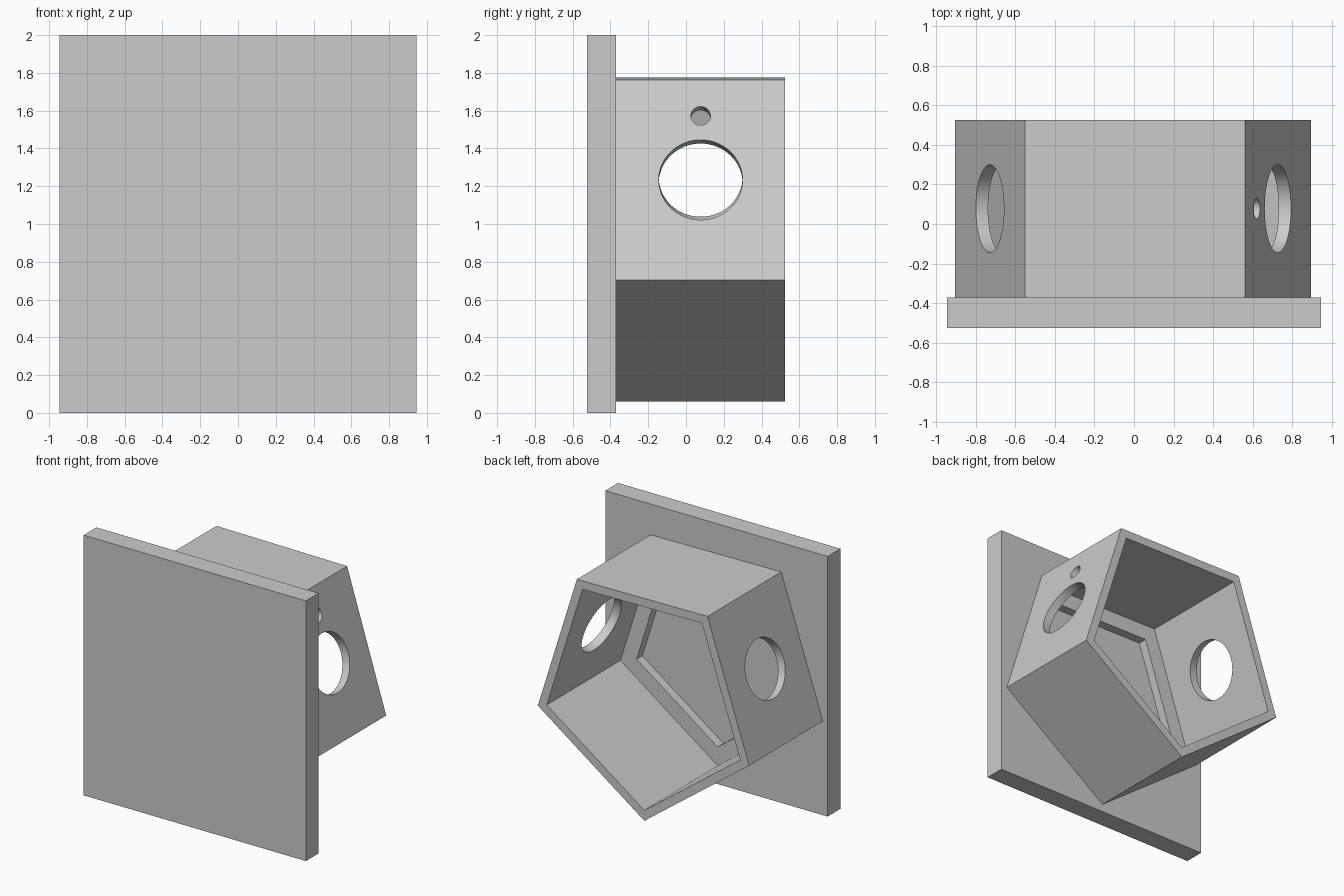
import bpy, bmesh
from math import radians, sin, cos, tau
from mathutils import Matrix

cube = bpy.data.objects.get("Cube")
if cube:
    bpy.data.objects.remove(cube, do_unlink=True)

grey = bpy.data.materials.new("light_grey")
grey.use_nodes = True
COLOR = (0.6, 0.6, 0.6, 1)
grey.diffuse_color = COLOR
grey.node_tree.nodes["Principled BSDF"].inputs["Base Color"].default_value = COLOR

PLATE_FRONT, PLATE_BACK, BACK = -0.525, -0.37, 0.525
RADIUS, WALL = 0.945, 0.065
APOTHEM = RADIUS * cos(tau / 10)
MID_Y = (PLATE_BACK + BACK) / 2
SPIN = Matrix.Rotation(radians(90), 4, 'X')
LEAN = Matrix.Rotation(radians(-0.6), 4, 'Z')


def frame(y):
    """Local x, y map to world x, z, centred on the ring axis at depth y."""
    return Matrix.Translation((-0.003, y, 1.005)) @ SPIN @ LEAN


def finish(name, bm):
    bmesh.ops.recalc_face_normals(bm, faces=bm.faces)
    mesh = bpy.data.meshes.new(name)
    bm.to_mesh(mesh)
    bm.free()
    mesh.materials.append(grey)
    obj = bpy.data.objects.new(name, mesh)
    bpy.context.collection.objects.link(obj)
    return obj


def prism(name, sides, radius, depth, matrix):
    """Regular prism along local z, with one corner pointing to local -y."""
    bm = bmesh.new()
    ring = [bm.verts.new((radius * sin(tau * i / sides),
                          -radius * cos(tau * i / sides), -depth / 2))
            for i in range(sides)]
    face = bm.faces.new(ring)
    top = bmesh.ops.extrude_face_region(bm, geom=[face])["geom"]
    bmesh.ops.translate(bm, vec=(0, 0, depth),
                        verts=[v for v in top if isinstance(v, bmesh.types.BMVert)])
    bm.transform(matrix)
    return finish(name, bm)


def cut(obj, cutter):
    cutter.hide_render = True
    mod = obj.modifiers.new("cut", 'BOOLEAN')
    mod.operation = 'DIFFERENCE'
    mod.solver = 'EXACT'
    mod.object = cutter
    bpy.ops.object.select_all(action='DESELECT')
    bpy.context.view_layer.objects.active = obj
    obj.select_set(True)
    bpy.ops.object.modifier_apply(modifier=mod.name)
    bpy.data.objects.remove(cutter, do_unlink=True)


# Front plate with a shallow pentagonal pocket in its back
bm = bmesh.new()
bmesh.ops.create_cube(bm, size=1, matrix=Matrix.Translation(
    (0, (PLATE_FRONT + PLATE_BACK) / 2, 1))
    @ Matrix.Diagonal((1.89, PLATE_BACK - PLATE_FRONT, 2, 1)))
plate = finish("front_plate", bm)
cut(plate, prism("pocket_cutter", 5, 0.72, 0.14, frame(PLATE_BACK)))

# Hollow pentagonal housing, open at the back
housing = prism("pentagon_housing", 5, RADIUS, BACK - PLATE_BACK, frame(MID_Y))
inner = RADIUS - WALL / cos(tau / 10)
cut(housing, prism("hollow_cutter", 5, inner, 1.2, frame(MID_Y)))

# One large and one small round hole through every wall
for k in range(5):
    turn = Matrix.Rotation(tau * k / 5, 4, 'Z')
    offset = 0.31 if k == 0 else 0.355
    for sides, radius, shift in ((64, 0.222, 0), (32, 0.052, offset)):
        place = Matrix.Translation((-shift, APOTHEM - WALL / 2, 0))
        cut(housing, prism("hole_cutter", sides, radius, 0.2,
                           frame(MID_Y) @ turn @ place @ SPIN))

bpy.ops.object.select_all(action='DESELECT')
bpy.context.view_layer.objects.active = housing
housing.select_set(True)
bpy.ops.object.shade_smooth_by_angle(angle=radians(30))
